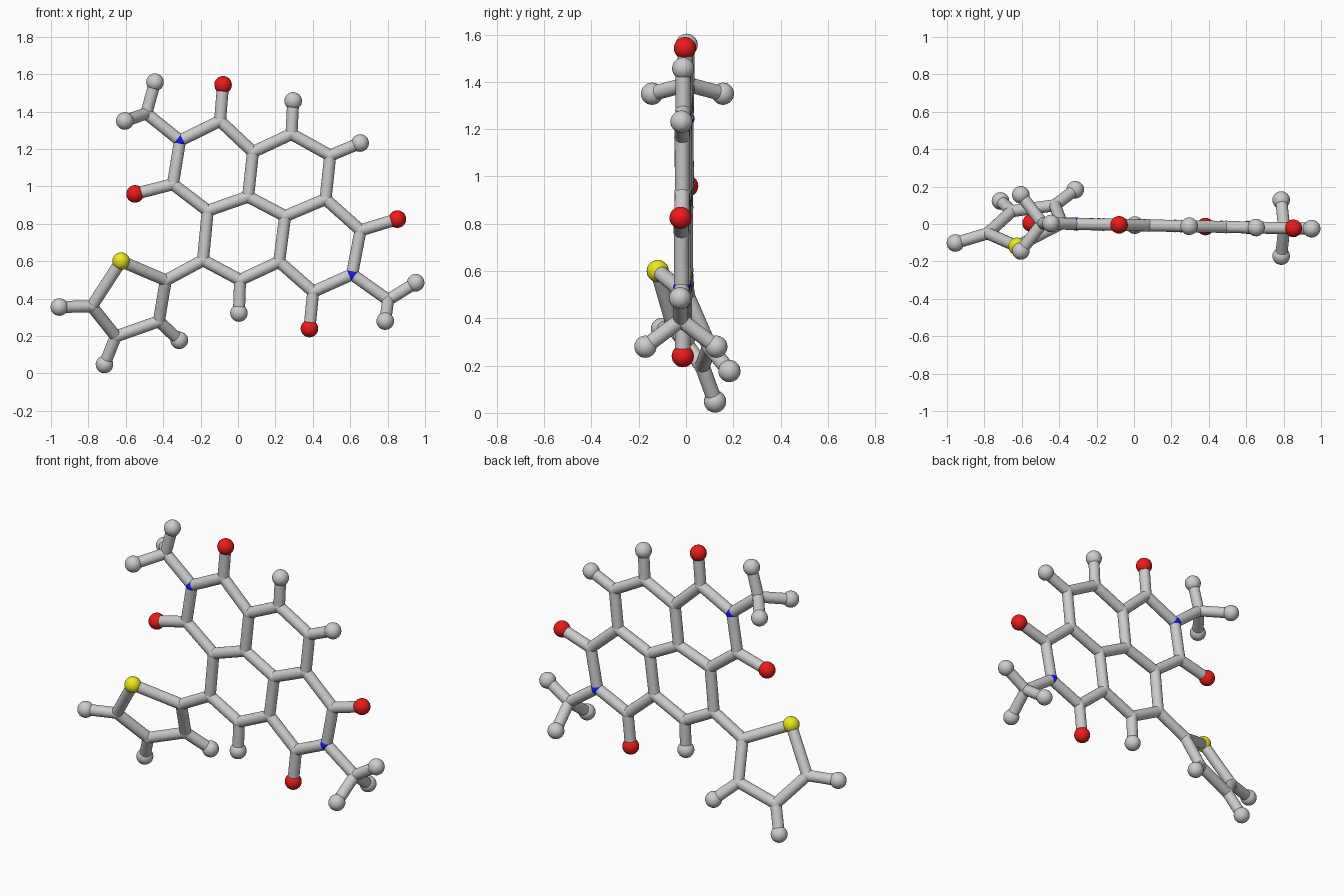
import bpy
from mathutils import Vector

if "Cube" in bpy.data.objects:
    bpy.data.objects.remove(bpy.data.objects["Cube"])

STICK, BALL, JOINT = 0.032, 0.047, 0.034


def material(name, rgb):
    m = bpy.data.materials.new(name)
    m.diffuse_color = (*rgb, 1)
    m.use_nodes = True
    m.node_tree.nodes["Principled BSDF"].inputs["Base Color"].default_value = m.diffuse_color
    return m


MATS = {"O": material("red", (0.85, 0.01, 0.01)),
        "N": material("blue", (0.01, 0.01, 0.8)),
        "S": material("yellow", (0.85, 0.82, 0.01))}
NAMES = {"C": "carbon", "O": "oxygen", "N": "nitrogen", "S": "sulfur", "H": "hydrogen"}


def core(x, z):          # slightly turned plane of the fused rings
    return Vector((x, -0.006 - 0.02 * x, z))


def side(x, z):          # tilted plane of the five-sided ring
    return Vector((x, 0.10 + 0.309 * (x + 0.423) - 0.489 * (z - 0.279), z))


def atom(kind, p, terminal=False):
    r = BALL if terminal else JOINT if kind != "N" else 0.036
    bpy.ops.mesh.primitive_uv_sphere_add(segments=24, ring_count=14, radius=r, location=p)
    ob = bpy.context.object
    ob.name = NAMES[kind] + "_ball"
    bpy.ops.object.shade_smooth()
    if kind in MATS:
        ob.data.materials.append(MATS[kind])


def bond(a, b):
    d = b - a
    bpy.ops.mesh.primitive_cylinder_add(vertices=20, radius=STICK, depth=d.length,
                                        location=(a + b) / 2)
    ob = bpy.context.object
    ob.name = "bond_stick"
    ob.rotation_mode = 'QUATERNION'
    ob.rotation_quaternion = d.to_track_quat('Z', 'Y')
    bpy.ops.object.shade_smooth_by_angle()


def chain(points, closed=False):
    for a, b in zip(points, points[1:] + (points[:1] if closed else [])):
        bond(a, b)


def branch(kind, start, end):
    bond(start, end)
    atom(kind, end, True)


# Fused ring system: outer outline, then the two inner carbons
outline = [("N", -0.31, 1.245), ("C", -0.096, 1.35), ("C", 0.08, 1.184), ("C", 0.286, 1.28),
           ("C", 0.493, 1.165), ("C", 0.468, 0.932), ("C", 0.655, 0.765), ("N", 0.61, 0.53),
           ("C", 0.402, 0.437), ("C", 0.22, 0.597), ("C", 0.011, 0.50), ("C", -0.187, 0.605),
           ("C", -0.162, 0.87), ("C", -0.348, 1.012)]
P = [core(x, z) for _, x, z in outline]
for (kind, _, _), p in zip(outline, P):
    atom(kind, p)
chain(P, True)
inner_a, inner_b = core(0.054, 0.945), core(0.252, 0.841)
for p in (inner_a, inner_b):
    atom("C", p)
chain([P[2], inner_a, inner_b, P[9]])
bond(inner_a, P[12])
bond(inner_b, P[5])

# Oxygen and hydrogen tips of the fused rings
for kind, i, x, z in [("O", 1, -0.08, 1.543), ("O", 6, 0.852, 0.825), ("O", 8, 0.382, 0.24),
                      ("O", 13, -0.55, 0.96), ("H", 3, 0.295, 1.457), ("H", 4, 0.653, 1.232),
                      ("H", 10, 0.005, 0.323)]:
    branch(kind, P[i], core(x, z))

# Three-tipped end groups
for i, c, lone, pair in [(0, (-0.49, 1.39), (-0.444, 1.557), (-0.605, 1.35)),
                         (7, (0.803, 0.393), (0.95, 0.485), (0.787, 0.28))]:
    centre = core(*c)
    atom("C", centre)
    bond(P[i], centre)
    branch("H", centre, core(*lone))
    for s in (-1, 1):
        branch("H", centre, core(*pair) + Vector((0, 0.15 * s, 0)))

# Five-sided side ring
ring = [side(-0.386, 0.498), side(-0.625, 0.6), side(-0.782, 0.359),
        side(-0.653, 0.198), side(-0.423, 0.279)]
chain(ring, True)
bond(P[11], ring[0])
for i, p in enumerate(ring):
    atom("S" if i == 1 else "C", p, i == 1)
for i, x, z in [(2, -0.955, 0.355), (3, -0.714, 0.048), (4, -0.314, 0.177)]:
    branch("H", ring[i], side(x, z))
